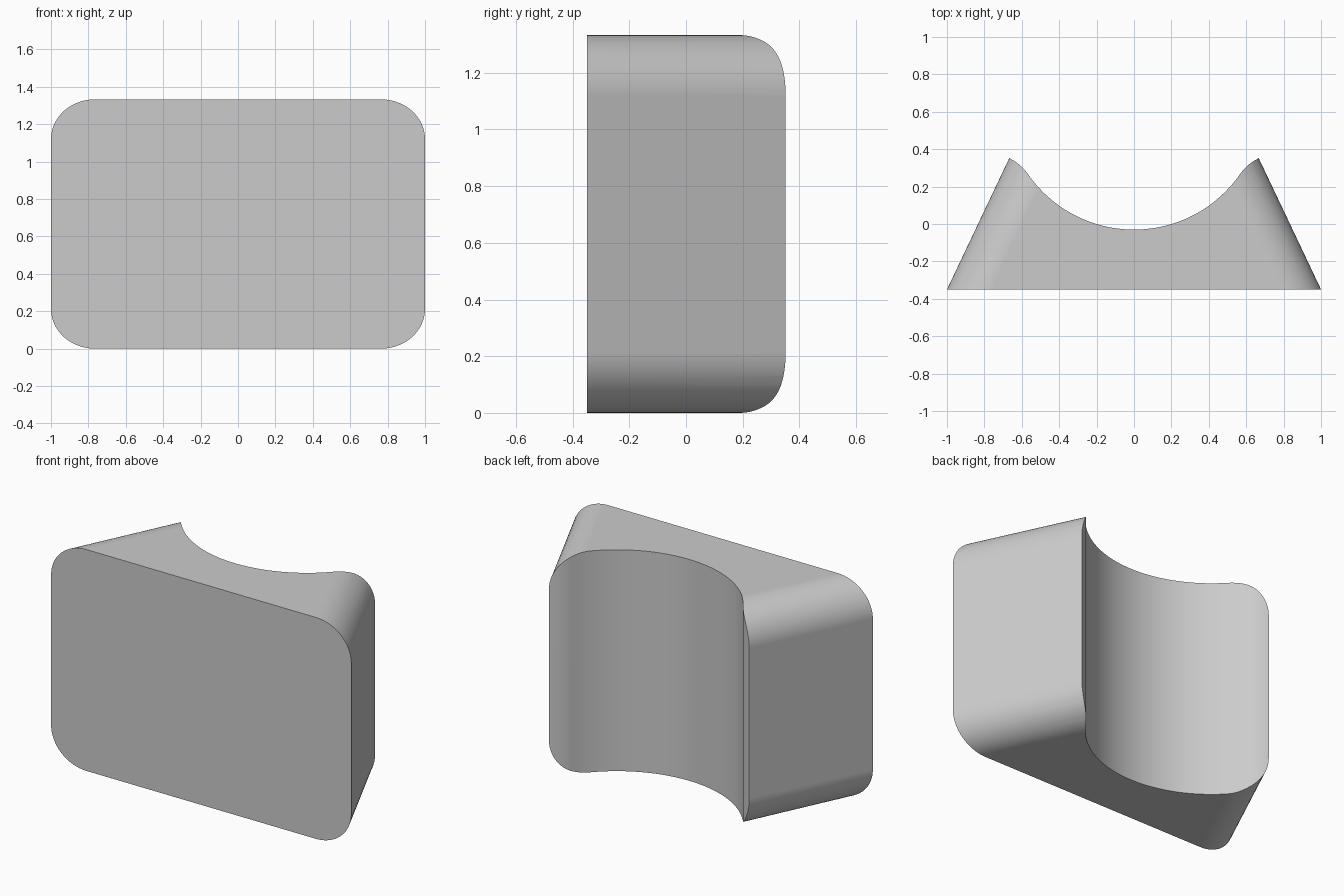
import bpy, bmesh
from math import sin, cos, pi, sqrt, asin, atan, radians

if "Cube" in bpy.data.objects:
    bpy.data.objects.remove(bpy.data.objects["Cube"])

HEIGHT, FRONT, BACK, TIP = 1.333, -0.35, 0.352, 0.667
SLOPE = (1 - TIP) / (BACK - FRONT)      # how fast the sides lean inwards


def material(name, grey):
    mat = bpy.data.materials.new(name)
    mat.use_nodes = True
    colour = (grey, grey, grey, 1)
    mat.diffuse_color = colour
    mat.node_tree.nodes["Principled BSDF"].inputs["Base Color"].default_value = colour
    return mat


def loft(name, ring_a, ring_b, mat):
    """Solid between two matching rings of points."""
    bm = bmesh.new()
    a = [bm.verts.new(p) for p in ring_a]
    b = [bm.verts.new(p) for p in ring_b]
    bm.faces.new(a)
    bm.faces.new(b[::-1])
    for i in range(len(a)):
        j = (i + 1) % len(a)
        bm.faces.new((a[j], a[i], b[i], b[j]))
    bmesh.ops.recalc_face_normals(bm, faces=bm.faces)
    mesh = bpy.data.meshes.new(name)
    bm.to_mesh(mesh)
    bm.free()
    mesh.materials.append(mat)
    obj = bpy.data.objects.new(name, mesh)
    bpy.context.collection.objects.link(obj)
    return obj


def body_ring(y, steps=16):
    """Rounded rectangle whose corners keep their size as the sides lean in."""
    rz = 0.213
    rx = rz * sqrt(1 + SLOPE ** 2)
    cx = 1 - SLOPE * (y - FRONT) - rx
    mid = HEIGHT / 2
    ring = []
    for k, (sx, sz) in enumerate([(1, 1), (-1, 1), (-1, -1), (1, -1)]):
        for i in range(steps + 1):
            t = (k + i / steps) * pi / 2
            ring.append((sx * cx + rx * cos(t), y, mid + sz * (mid - rz) + rz * sin(t)))
    return ring


def scoop_half():
    """Right half of the scoop outline: hollow arc, then a rounded lip."""
    radius, bottom, join_x = 0.69, -0.03, 0.567
    join = asin(join_x / radius)
    pts = [(radius * sin(join * i / 28), bottom + radius * (1 - cos(join * i / 28)))
           for i in range(29)]
    # lip turns from the hollow's slope until it is square to the leaning side
    end = atan(SLOPE)
    x0, y0 = pts[-1]
    lip = (TIP - x0) / (sin(join) - sin(end))
    for i in range(1, 9):
        a = join + (end - join) * i / 8
        pts.append((x0 + lip * (sin(join) - sin(a)), y0 + lip * (cos(a) - cos(join))))
    x, y = pts[-1]
    return pts + [(x + 0.4 * cos(end), y + 0.4 * sin(end))]


grey = material("plain grey", 0.6)
body = loft("scooped_block", body_ring(FRONT), body_ring(BACK + 0.1), grey)

# Hollow cut through the back from top to bottom
half = scoop_half()
outline = [(-x, y) for x, y in half[:0:-1]] + half
outline += [(half[-1][0], 1), (-half[-1][0], 1)]
cutter = loft("scoop_cutter", [(x, y, -0.2) for x, y in outline],
              [(x, y, HEIGHT + 0.2) for x, y in outline], grey)
cutter.hide_render = True

cut = body.modifiers.new("scoop", 'BOOLEAN')
cut.operation = 'DIFFERENCE'
cut.solver = 'EXACT'
cut.object = cutter
for obj in bpy.context.selected_objects:
    obj.select_set(False)
body.select_set(True)
bpy.context.view_layer.objects.active = body
bpy.ops.object.modifier_apply(modifier=cut.name)
bpy.data.objects.remove(cutter)

# Smooth corners and hollow, crisp edges, level flats
bpy.ops.object.shade_smooth_by_angle(angle=radians(30))
flats = body.modifiers.new("flat_faces", 'WEIGHTED_NORMAL')
flats.keep_sharp = True
